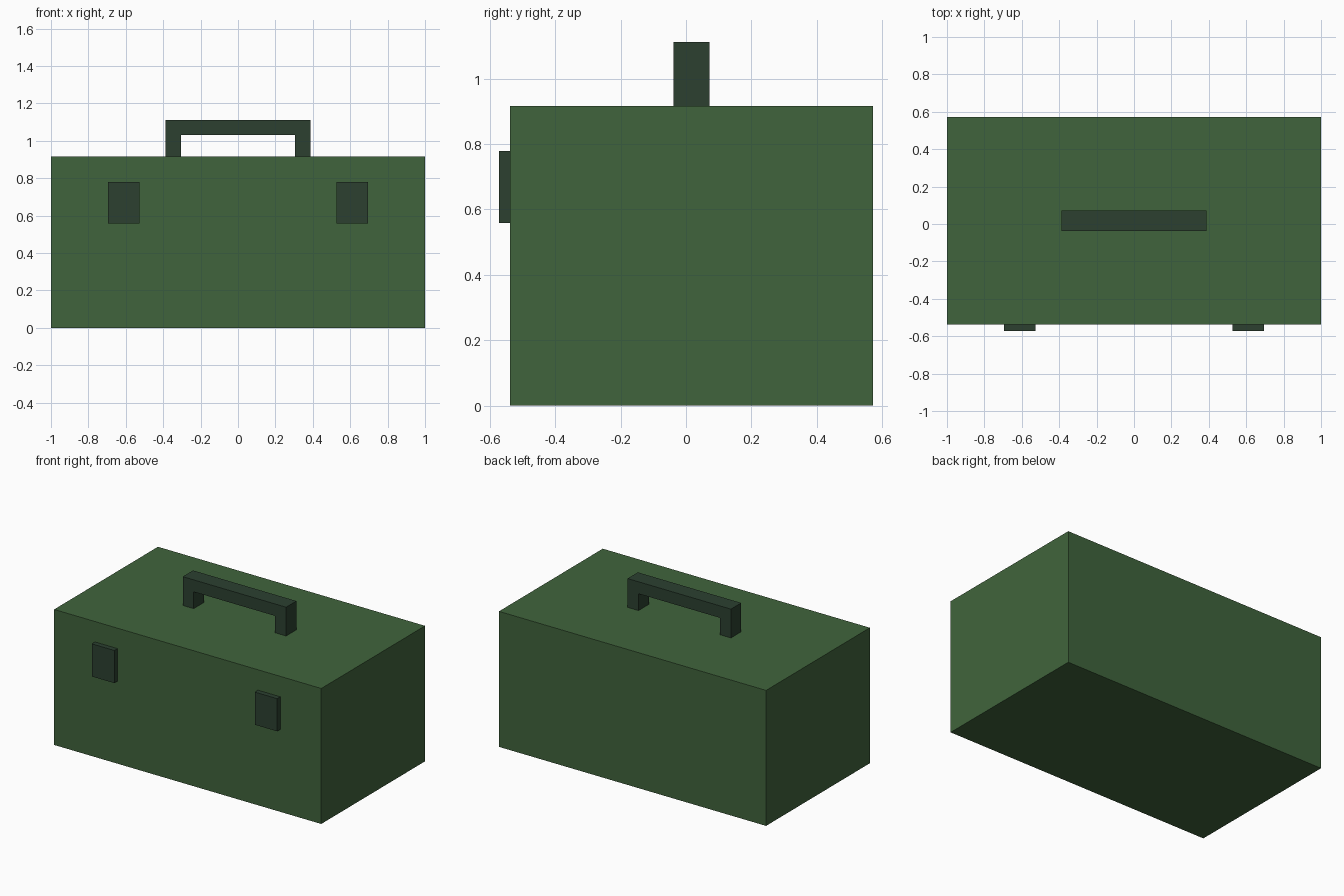
import bpy
import bmesh
from mathutils import Vector

if "Cube" in bpy.data.objects:
    bpy.data.objects.remove(bpy.data.objects["Cube"])


def material(name, color):
    mat = bpy.data.materials.new(name)
    mat.diffuse_color = (*color, 1)
    mat.use_nodes = True
    mat.node_tree.nodes["Principled BSDF"].inputs["Base Color"].default_value = mat.diffuse_color
    return mat


green = material("green_paint", (0.051, 0.127, 0.045))
dark = material("dark_fittings", (0.025, 0.051, 0.030))


def prism(name, profile, y0, y1, mat):
    """Extrude an (x, z) outline along y from y0 to y1."""
    bm = bmesh.new()
    face = bm.faces.new([bm.verts.new((x, y0, z)) for x, z in profile])
    ext = bmesh.ops.extrude_face_region(bm, geom=[face], use_keep_orig=True)
    moved = [g for g in ext["geom"] if isinstance(g, bmesh.types.BMVert)]
    bmesh.ops.translate(bm, verts=moved, vec=Vector((0, y1 - y0, 0)))
    bmesh.ops.recalc_face_normals(bm, faces=bm.faces)
    mesh = bpy.data.meshes.new(name)
    bm.to_mesh(mesh)
    bm.free()
    mesh.materials.append(mat)
    obj = bpy.data.objects.new(name, mesh)
    bpy.context.collection.objects.link(obj)
    return obj


def rect(x0, x1, z0, z1):
    return [(x0, z0), (x1, z0), (x1, z1), (x0, z1)]


TOP, FRONT, BACK = 0.917, -0.538, 0.572

# Box body
prism("box_body", rect(-1, 1, 0, TOP), FRONT, BACK, green)

# Carry handle: an upside-down U standing on the lid
OUT, INN, BAR, PEAK = 0.387, 0.305, 1.031, 1.112
half = [(INN, BAR), (INN, TOP), (OUT, TOP), (OUT, PEAK)]
prism("carry_handle", half + [(-x, z) for x, z in reversed(half)],
      -0.038, 0.072, dark)

# Front latches, one each side
for side, s in (("left", -1), ("right", 1)):
    prism(f"latch_{side}", rect(s * 0.526, s * 0.694, 0.558, 0.779),
          -0.572, FRONT, dark)
